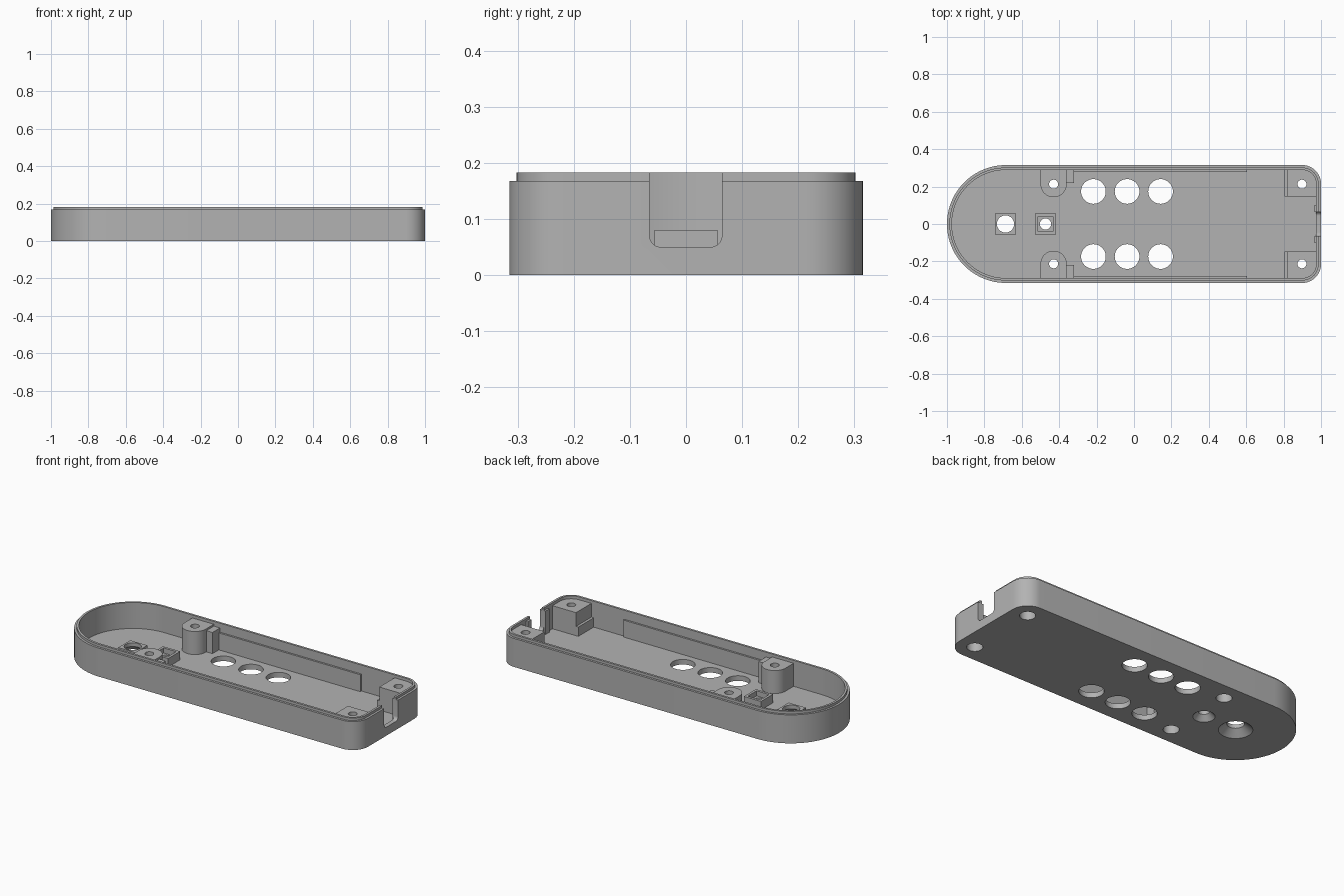
import bpy, bmesh
from math import sin, cos, pi, radians

if "Cube" in bpy.data.objects:
    bpy.data.objects.remove(bpy.data.objects["Cube"])

grey = bpy.data.materials.new("light_grey_plastic")
grey.use_nodes = True
COLOUR = (0.45, 0.45, 0.45, 1)
grey.diffuse_color = COLOUR
grey.node_tree.nodes["Principled BSDF"].inputs["Base Color"].default_value = COLOUR

FLOOR, RIM, TOP = 0.03, 0.168, 0.183
HALF = 0.315
BASE = FLOOR - 0.002      # parts sink slightly into the floor
WALL = 0.291              # and into the side walls


def arc(cx, cy, r, a0, a1, n):
    return [(cx + r * cos(radians(a0 + (a1 - a0) * i / n)),
             cy + r * sin(radians(a0 + (a1 - a0) * i / n))) for i in range(n + 1)]


def outline(inset):
    """Plan shape: round at one end, rounded corners at the other."""
    r, corner = HALF - inset, 0.1
    cx, cy = 1 - corner, HALF - corner
    return (arc(HALF - 1, 0, r, 90, 270, 48)
            + arc(cx, -cy, corner - inset, -90, 0, 12)
            + arc(cx, cy, corner - inset, 0, 90, 12))


def loft(name, rings):
    """Closed solid through a stack of rings with equal point counts."""
    bm = bmesh.new()
    loops = [[bm.verts.new(p) for p in ring] for ring in rings]
    n = len(loops[0])
    for low, high in zip(loops, loops[1:]):
        for i in range(n):
            j = (i + 1) % n
            bm.faces.new((low[i], low[j], high[j], high[i]))
    bm.faces.new(loops[0][::-1])
    bm.faces.new(loops[-1])
    bmesh.ops.recalc_face_normals(bm, faces=bm.faces)
    mesh = bpy.data.meshes.new(name)
    bm.to_mesh(mesh)
    bm.free()
    mesh.materials.append(grey)
    obj = bpy.data.objects.new(name, mesh)
    bpy.context.collection.objects.link(obj)
    return obj


def at(points, z):
    return [(x, y, z) for x, y in points]


def prism(name, points, z0, z1):
    return loft(name, [at(points, z0), at(points, z1)])


def box(name, x0, x1, y0, y1, z0, z1):
    return prism(name, [(x0, y0), (x1, y0), (x1, y1), (x0, y1)], z0, z1)


def square(name, x, half, z0, z1):
    return box(name, x - half, x + half, -half, half, z0, z1)


helpers = []


def helper(obj):
    obj.hide_render = True
    helpers.append(obj)
    return obj


def stepped_hole(x, y, *steps):
    """Round cutter through (radius, height) steps."""
    return helper(loft("hole_cutter", [at(arc(x, y, r, 0, 352.5, 47), z) for r, z in steps]))


def carve(obj, cutters, operation="DIFFERENCE"):
    for cutter in cutters:
        mod = obj.modifiers.new("carve", "BOOLEAN")
        mod.operation, mod.solver, mod.object = operation, "EXACT", cutter
        bpy.context.view_layer.objects.active = obj
        bpy.ops.object.modifier_apply(modifier=mod.name)


parts = []
# Shell: outer wall, stepped lip, cavity and floor
shell = loft("case_shell", [
    at(outline(0), 0), at(outline(0), RIM),
    at(outline(0.013), RIM), at(outline(0.013), TOP),
    at(outline(0.026), TOP), at(outline(0.026), FLOOR)])
parts.append(shell)

# Rounded notch in the flat end
section = (arc(-0.045, 0.07, 0.02, 180, 270, 8) + arc(0.044, 0.07, 0.02, 270, 360, 8)
           + [(0.064, 0.3), (-0.065, 0.3)])
notch = helper(loft("notch_cutter", [[(x, y, z) for y, z in section] for x in (0.93, 1.1)]))
carve(shell, [notch])

# Large round openings in the floor
carve(shell, [stepped_hole(x, s * 0.174, (0.066, -0.1), (0.066, 0.1))
              for x in (-0.217, -0.037, 0.142) for s in (-1, 1)])

# Countersunk lens openings with their raised square frames
big = stepped_hole(-0.687, 0, (0.092, -0.002), (0.046, 0.036), (0.046, 0.2))
small = stepped_hole(-0.473, 0, (0.06, -0.002), (0.03, 0.03), (0.03, 0.2))
carve(shell, [big, small])
big_frame = square("large_lens_frame", -0.687, 0.056, BASE, 0.058)
carve(big_frame, [big])
small_frame = square("small_lens_frame", -0.473, 0.056, BASE, 0.08)
carve(small_frame, [small, helper(square("recess_cutter", -0.473, 0.041, 0.05, 0.2))])
parts += [big_frame, small_frame]

inside = helper(prism("inside_limit", outline(0.024), 0, TOP))


def side_box(name, s, x0, x1, inner, outer, z0, z1):
    y0, y1 = sorted((s * inner, s * outer))
    return box(name, x0, x1, y0, y1, z0, z1)


for s, side in ((1, "left"), (-1, "right")):
    # Round screw post against the side wall
    screw = stepped_hole(-0.43, s * 0.213, (0.042, -0.01), (0.042, 0.11), (0.024, 0.11), (0.024, 0.3))
    half_round = arc(-0.43, s * 0.213, 0.07, 0, -180 * s, 24)
    post = prism("screw_post_" + side,
                 half_round + [(-0.5, s * WALL), (-0.36, s * WALL)], BASE, RIM - 0.002)
    carve(post, [screw])

    # Stop rib beside the post and long rail on the wall
    rib = side_box("stop_rib_" + side, s, -0.362, -0.32, 0.219, WALL, BASE, 0.155)
    rail = side_box("board_rail_" + side, s, -0.322, 0.604, 0.278, WALL, BASE, 0.13)

    # Corner block with a stepped foot
    corner_screw = stepped_hole(0.898, s * 0.213, (0.042, -0.01), (0.042, 0.11), (0.024, 0.11), (0.024, 0.3))
    block = side_box("corner_block_" + side, s, 0.82, 1, 0.146, 0.31, 0.085, RIM - 0.002)
    foot = side_box("corner_foot_" + side, s, 0.805, 1, 0.146, 0.31, BASE, 0.085)
    for piece in (block, foot):
        carve(piece, [inside], "INTERSECT")
        carve(piece, [corner_screw])

    # Thickened cheek beside the notch
    cheek = side_box("notch_cheek_" + side, s, 0.962, 0.976, 0.066, 0.1, BASE, RIM)
    carve(shell, [screw, corner_screw])
    parts += [post, rib, rail, block, foot, cheek]

for obj in helpers:
    bpy.data.objects.remove(obj)

# Smooth the curved walls and keep the edges crisp
bpy.ops.object.select_all(action="DESELECT")
for obj in parts:
    obj.select_set(True)
bpy.context.view_layer.objects.active = shell
bpy.ops.object.shade_smooth_by_angle(angle=radians(30))
